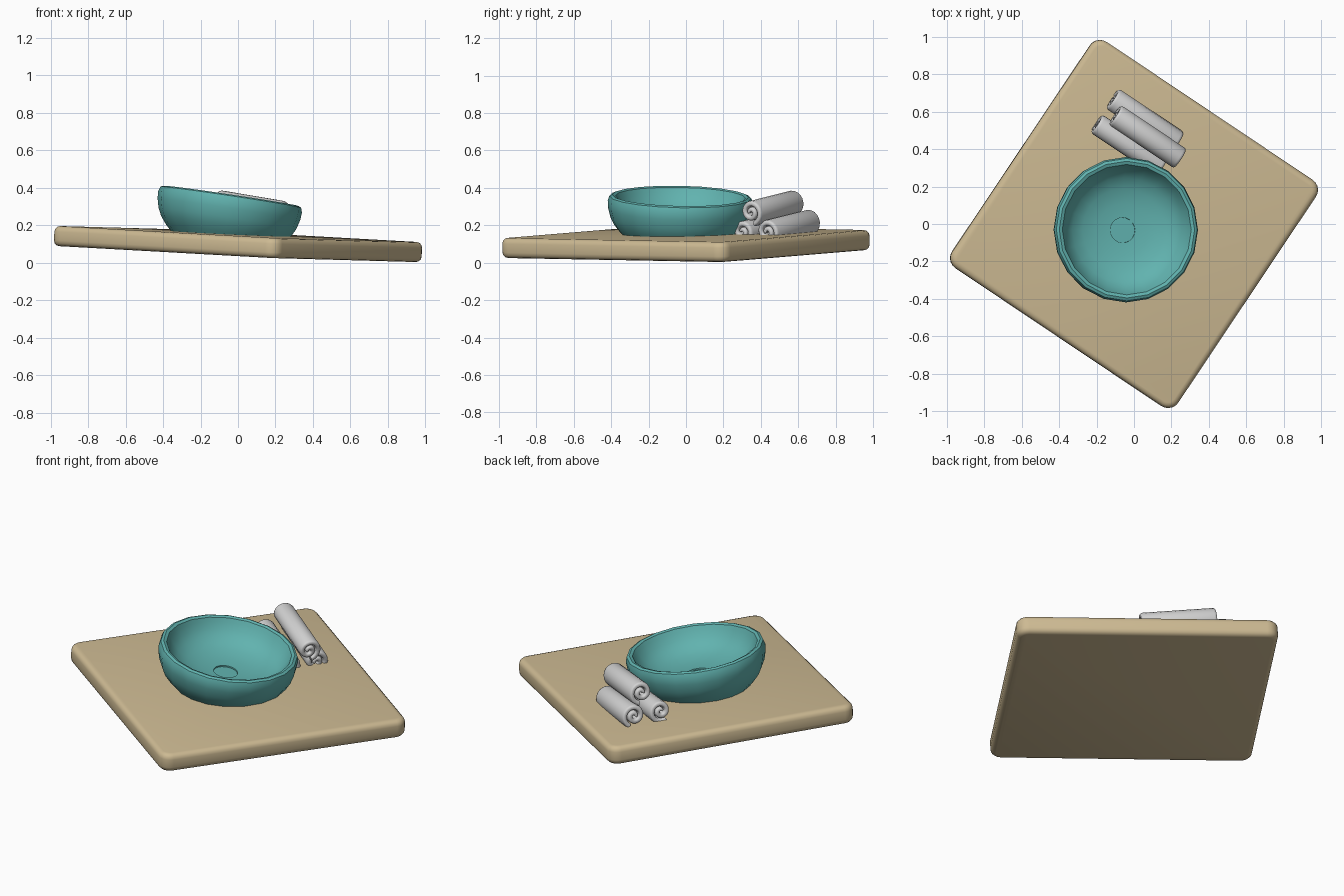
import bpy, bmesh, math
from mathutils import Vector, Matrix

if "Cube" in bpy.data.objects:
    bpy.data.objects.remove(bpy.data.objects["Cube"])


def material(name, rgb):
    m = bpy.data.materials.new(name)
    m.diffuse_color = (*rgb, 1)
    m.use_nodes = True
    m.node_tree.nodes["Principled BSDF"].inputs["Base Color"].default_value = m.diffuse_color
    return m


TAN = material("tan stone", (0.61, 0.49, 0.29))
TEAL = material("teal ceramic", (0.12, 0.45, 0.43))
GREY = material("light grey cloth", (0.65, 0.65, 0.65))


def frame(along, up, origin):
    """Matrix with local x near 'along' and local z on 'up'."""
    z = Vector(up).normalized()
    x = Vector(along)
    x = (x - z * x.dot(z)).normalized()
    y = z.cross(x)
    m = Matrix((x, y, z)).transposed().to_4x4()
    m.translation = origin
    return m


def finish(bm, name, mat, matrix, angle=40):
    bmesh.ops.recalc_face_normals(bm, faces=bm.faces)
    me = bpy.data.meshes.new(name)
    bm.to_mesh(me)
    bm.free()
    ob = bpy.data.objects.new(name, me)
    bpy.context.collection.objects.link(ob)
    me.materials.append(mat)
    ob.matrix_world = matrix
    bpy.ops.object.select_all(action='DESELECT')
    ob.select_set(True)
    bpy.context.view_layer.objects.active = ob
    bpy.ops.object.shade_smooth_by_angle(angle=math.radians(angle))
    return ob


U = Vector((0.83, -0.555, 0))      # long direction of slab edge and towels
V = Vector((0.555, 0.83, 0))

# counter slab: rounded corners, then rounded top and bottom edges
bm = bmesh.new()
bmesh.ops.create_cube(bm, size=1)
bmesh.ops.scale(bm, vec=(1.452, 1.452, 0.107), verts=bm.verts)
upright = [e for e in bm.edges if abs((e.verts[0].co - e.verts[1].co).z) > 0.01]
bmesh.ops.bevel(bm, geom=upright, offset=0.065, segments=5, profile=0.5, affect='EDGES')
rims = [e for e in bm.edges if abs((e.verts[0].co - e.verts[1].co).z) < 0.001]
bmesh.ops.bevel(bm, geom=rims, offset=0.03, segments=3, profile=0.5, affect='EDGES')
finish(bm, "counter_slab", TAN, frame(U, (0.047, -0.013, 1), (0, 0, 0.1)))

# vessel bowl: lathe profile, 20 sides, with a shallow drain recess
profile = [(0, -0.24), (0.28, -0.24), (0.32, -0.2), (0.352, -0.16), (0.372, -0.12),
           (0.385, -0.07), (0.388, -0.03), (0.38, -0.005), (0.365, 0.002),
           (0.348, -0.004), (0.338, -0.025), (0.318, -0.06), (0.28, -0.1),
           (0.22, -0.128), (0.14, -0.146), (0.067, -0.15), (0.067, -0.158), (0, -0.158)]
SIDES = 20
bm = bmesh.new()
rings = []
for r, z in profile:
    if r == 0:
        rings.append([bm.verts.new((0, 0, z))] * SIDES)
    else:
        rings.append([bm.verts.new((r * math.cos(2 * math.pi * i / SIDES),
                                    r * math.sin(2 * math.pi * i / SIDES), z))
                      for i in range(SIDES)])
for a, b in zip(rings, rings[1:]):
    for i in range(SIDES):
        j = (i + 1) % SIDES
        bm.faces.new(list(dict.fromkeys((a[i], a[j], b[j], b[i]))))
finish(bm, "bowl", TEAL, frame((1, 0, 0), (0.15, 0.02, 1), (-0.038, -0.03, 0.355)))


# rolled towels: thick spiral section extruded along local x
def towel(name, centre, spin):
    length, thick, steps, turns = 0.42, 0.029, 34, 1.75
    outer, inner = [], []
    for i in range(steps + 1):
        t = i / steps
        a = spin + t * turns * 2 * math.pi
        r = 0.077 - 0.0335 * t * turns
        outer.append((r * math.cos(a), r * math.sin(a)))
        ri = max(r - thick, 0.0)
        inner.append((ri * math.cos(a), ri * math.sin(a)))
    bm = bmesh.new()
    # sections along the length, drawn in towards the strip middle at both ends
    h = length / 2
    loops = []
    for x, s in ((-h, 0.55), (-h + 0.004, 0.22), (-h + 0.014, 0),
                 (h - 0.014, 0), (h - 0.004, 0.22), (h, 0.55)):
        o = [bm.verts.new((x, *(Vector(p).lerp(Vector(q), s / 2)))) for p, q in zip(outer, inner)]
        n = [bm.verts.new((x, *(Vector(q).lerp(Vector(p), s / 2)))) for p, q in zip(outer, inner)]
        loops.append((o, n))
    for (o1, n1), (o2, n2) in zip(loops, loops[1:]):
        l1, l2 = o1 + n1[::-1], o2 + n2[::-1]
        for i in range(len(l1)):
            j = (i + 1) % len(l1)
            bm.faces.new((l1[i], l1[j], l2[j], l2[i]))
    for o, n in (loops[0], loops[-1]):
        for i in range(steps):
            bm.faces.new((o[i], o[i + 1], n[i + 1], n[i]))
    along = U + Vector((0, 0, -0.14))
    up = Vector((0, 0, 1)) - along * (along.z / along.length_squared)
    finish(bm, name, GREY, frame(along, up, centre), 60)


towel("towel_back", (0.055, 0.545, 0.193), math.radians(-60))
towel("towel_front", (-0.03, 0.412, 0.193), math.radians(-120))
towel("towel_top", (0.068, 0.458, 0.297), math.radians(-75))
